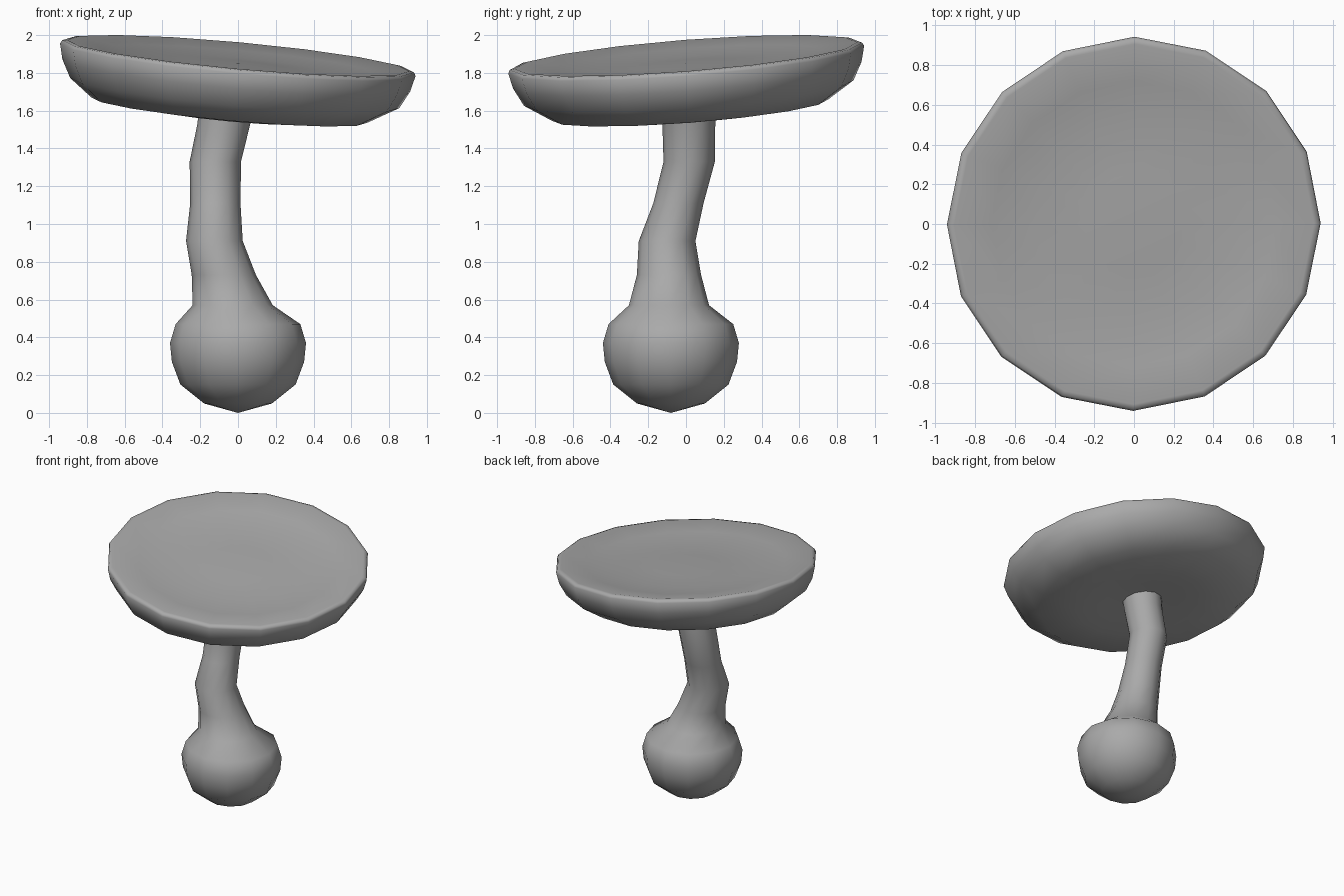
import bpy, bmesh
from math import sin, cos, tau
from mathutils import Vector

cube = bpy.data.objects.get("Cube")
if cube:
    bpy.data.objects.remove(cube)

grey = bpy.data.materials.new("plain grey")
grey.use_nodes = True
colour = (0.4, 0.4, 0.4, 1)
grey.diffuse_color = colour
grey.node_tree.nodes["Principled BSDF"].inputs["Base Color"].default_value = colour


def loft(name, rings, sides):
    """Skin a stack of rings (x, y, z, radius); a zero radius closes an end."""
    bm = bmesh.new()
    loops = []
    for x, y, z, r in rings:
        loops.append([bm.verts.new((x + r * cos(tau * i / sides),
                                    y + r * sin(tau * i / sides), z))
                      for i in range(sides)] if r else [bm.verts.new((x, y, z))])
    for low, high in zip(loops, loops[1:]):
        for i in range(sides):
            j = (i + 1) % sides
            if len(low) == 1:
                bm.faces.new((low[0], high[j], high[i]))
            elif len(high) == 1:
                bm.faces.new((low[i], low[j], high[0]))
            else:
                bm.faces.new((low[i], low[j], high[j], high[i]))
    for f in bm.faces:
        f.smooth = True
    mesh = bpy.data.meshes.new(name)
    bm.to_mesh(mesh)
    bm.free()
    mesh.materials.append(grey)
    obj = bpy.data.objects.new(name, mesh)
    bpy.context.collection.objects.link(obj)
    return obj


# Round bulb flowing into a bent stem that ends just inside the cap
bulb = [(0, -0.08, z, r) for z, r in
        ((0, 0), (0.05, 0.18), (0.15, 0.305), (0.27, 0.35), (0.37, 0.36), (0.47, 0.33))]
stem = [(-0.028, -0.09, 0.57, 0.212), (-0.075, -0.09, 0.73, 0.17),
        (-0.125, -0.10, 0.91, 0.15), (-0.12, -0.04, 1.11, 0.133),
        (-0.12, 0.017, 1.33, 0.136), (-0.075, 0.015, 1.53, 0.14),
        (-0.06, 0.015, 1.63, 0.145)]
loft("stem_and_bulb", bulb + stem, 12)

# Wide tilted cap: opening for the stem, swollen underside, thin rim, dished top
underside = [(-0.03, -0.01, -0.285, 0.13), (-0.02, 0, -0.29, 0.25),
             (-0.01, 0, -0.308, 0.45), (-0.02, 0, -0.282, 0.735)]
profile = [(-0.19, 0.875), (-0.095, 0.925), (-0.012, 0.945), (0.006, 0.935),
           (0.01, 0.91), (-0.018, 0.72), (-0.04, 0.5), (-0.035, 0.25), (-0.03, 0)]
cap = loft("cap", underside + [(0, 0, z, r) for z, r in profile], 16)
cap.rotation_mode = "QUATERNION"
cap.rotation_quaternion = Vector((0, 0, 1)).rotation_difference(Vector((0.092, -0.078, 1)))
cap.location.z = 1.882
